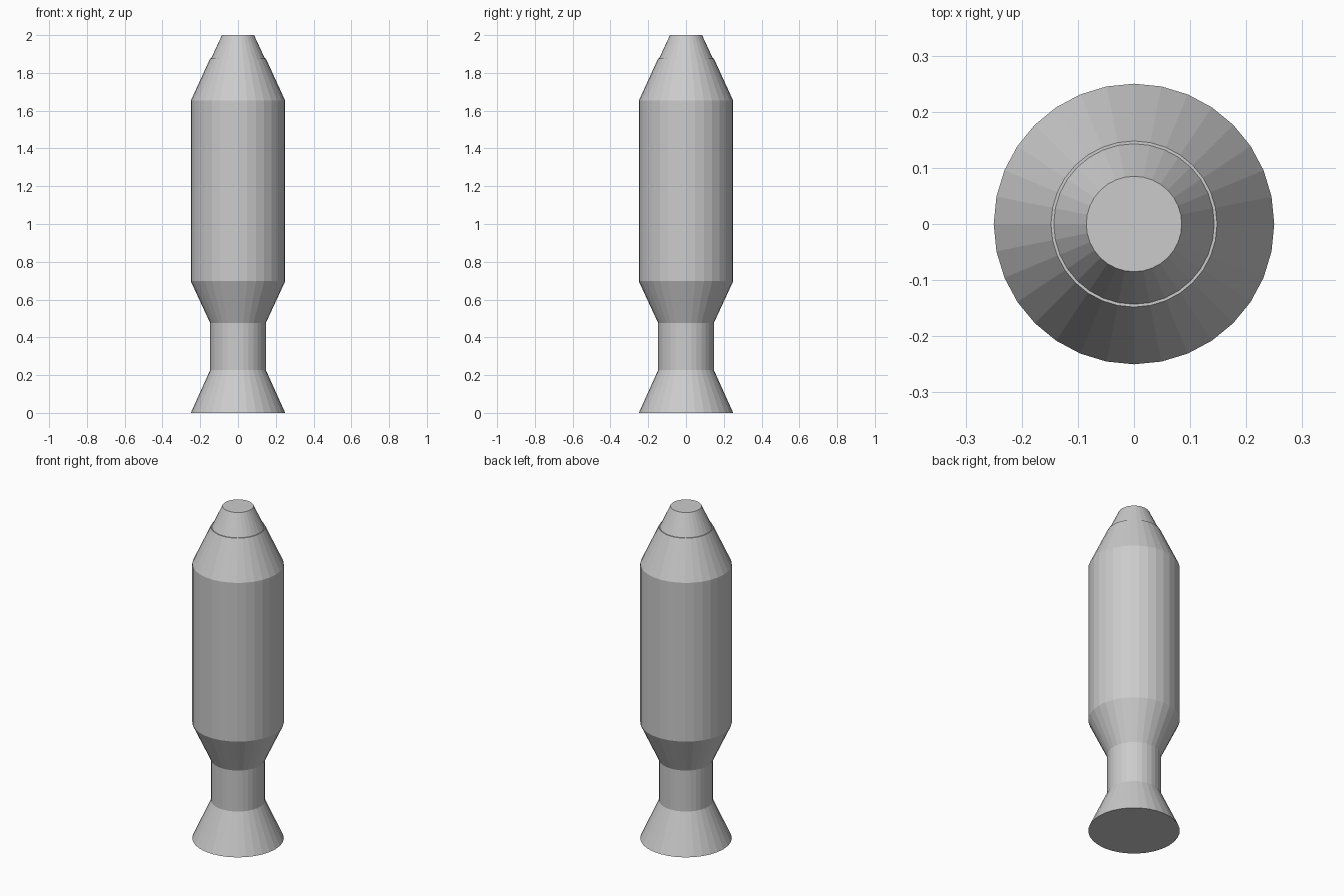
import bpy
import bmesh
from math import cos, sin, tau

if "Cube" in bpy.data.objects:
    bpy.data.objects.remove(bpy.data.objects["Cube"])

SIDES = 32


def lathe(name, profile, cap_bottom=True):
    """Revolve (radius, height) points around z and close the ends."""
    bm = bmesh.new()
    rings = [[bm.verts.new((r * cos(tau * i / SIDES), r * sin(tau * i / SIDES), z))
              for i in range(SIDES)] for r, z in profile]
    for low, high in zip(rings, rings[1:]):
        for i in range(SIDES):
            j = (i + 1) % SIDES
            bm.faces.new((low[i], low[j], high[j], high[i]))
    if cap_bottom:
        bm.faces.new(rings[0][::-1])
    bm.faces.new(rings[-1])
    mesh = bpy.data.meshes.new(name)
    bm.to_mesh(mesh)
    bm.free()
    obj = bpy.data.objects.new(name, mesh)
    bpy.context.collection.objects.link(obj)
    return obj


# Flared base, narrow neck, main barrel and tapered shoulder
lathe("tank_body", [(0.25, 0), (0.147, 0.228), (0.147, 0.475),
                    (0.25, 0.697), (0.25, 1.653), (0.148, 1.875)])

# Truncated nose, slightly inset to leave a thin ledge
lathe("nose_cap", [(0.143, 1.875), (0.085, 2.0)], cap_bottom=False)
